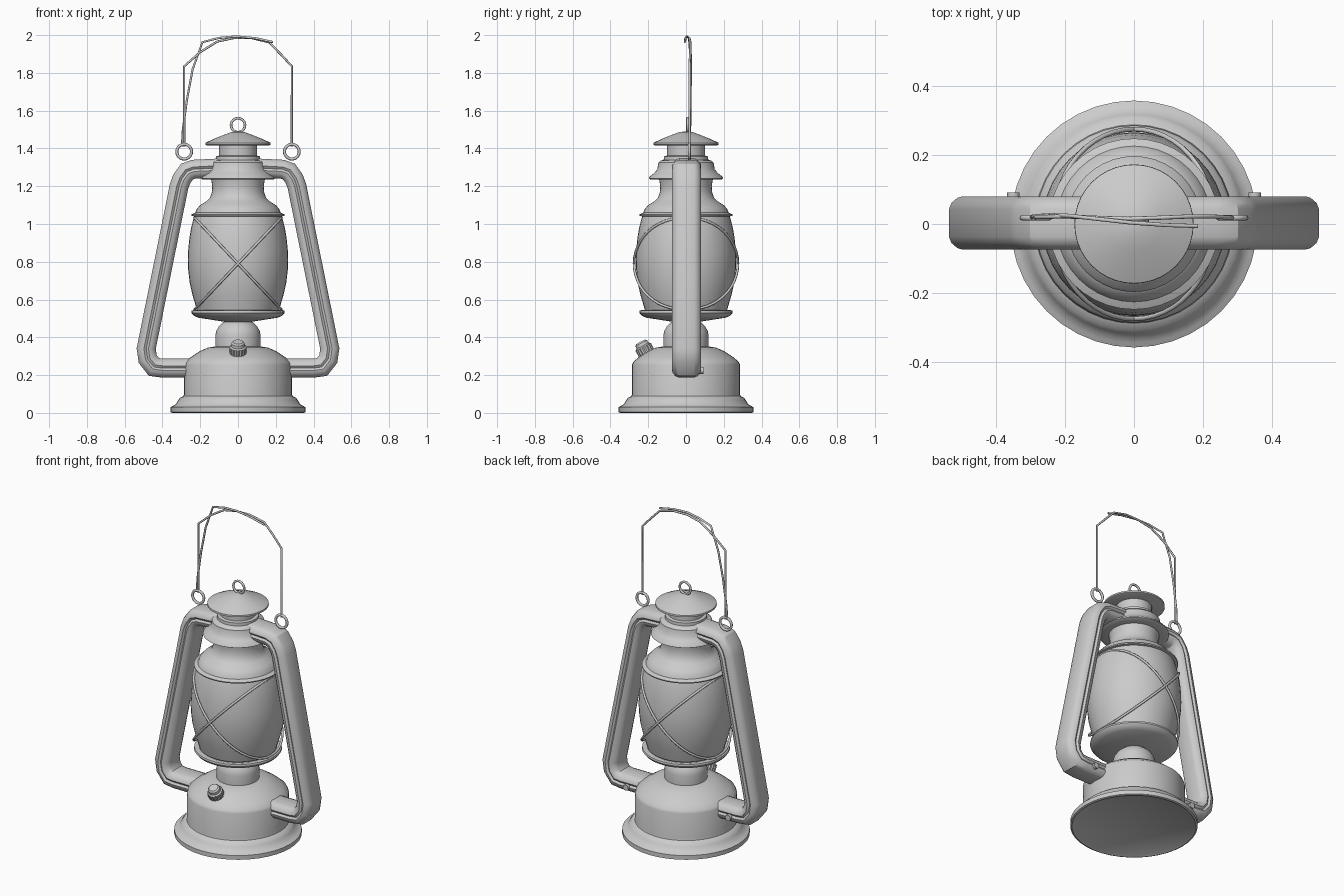
import bpy, bmesh, math
from mathutils import Vector

if "Cube" in bpy.data.objects:
    bpy.data.objects.remove(bpy.data.objects["Cube"])


def make_object(name, bm, angle=35):
    bmesh.ops.remove_doubles(bm, verts=bm.verts, dist=1e-5)
    bmesh.ops.recalc_face_normals(bm, faces=bm.faces)
    me = bpy.data.meshes.new(name)
    bm.to_mesh(me)
    bm.free()
    me.shade_smooth()
    me.set_sharp_from_angle(angle=math.radians(angle))
    ob = bpy.data.objects.new(name, me)
    bpy.context.collection.objects.link(ob)
    return ob


def lathe(name, profile, steps=40):
    """Spin an (r, z) profile about the z axis."""
    bm = bmesh.new()
    vs = [bm.verts.new((r, 0, z)) for r, z in profile]
    es = [bm.edges.new(p) for p in zip(vs, vs[1:])]
    bmesh.ops.spin(bm, geom=vs + es, cent=(0, 0, 0), axis=(0, 0, 1),
                   angle=2 * math.pi, steps=steps)
    return make_object(name, bm)


def wire(name, points, radius=0.007, closed=False):
    """Round wire through points, turned into a mesh."""
    cu = bpy.data.curves.new(name, 'CURVE')
    cu.dimensions = '3D'
    cu.bevel_depth = radius
    cu.bevel_resolution = 2
    cu.use_fill_caps = not closed
    sp = cu.splines.new('POLY')
    sp.points.add(len(points) - 1)
    for p, co in zip(sp.points, points):
        p.co = (*co, 1)
    sp.use_cyclic_u = closed
    ob = bpy.data.objects.new(name, cu)
    bpy.context.collection.objects.link(ob)
    bpy.ops.object.select_all(action='DESELECT')
    ob.select_set(True)
    bpy.context.view_layer.objects.active = ob
    bpy.ops.object.convert(target='MESH')
    ob.data.shade_smooth()
    return ob


def ring(name, x, y, z, radius, thick):
    n = 24
    pts = [(x + radius * math.cos(2 * math.pi * i / n), y,
            z + radius * math.sin(2 * math.pi * i / n)) for i in range(n)]
    return wire(name, pts, thick, True)


# Fuel tank with flared foot and burner neck
lathe("fuel_tank", [
    (0, 0.012), (0.34, 0.005), (0.348, 0), (0.358, 0.004), (0.358, 0.03),
    (0.345, 0.037), (0.33, 0.045), (0.318, 0.065), (0.308, 0.08), (0.288, 0.09),
    (0.286, 0.10), (0.286, 0.255), (0.28, 0.27), (0.25, 0.295), (0.2, 0.328),
    (0.16, 0.345), (0.12, 0.352), (0.12, 0.41), (0.115, 0.435),
    (0.1, 0.46), (0.08, 0.478), (0.065, 0.485), (0.065, 0.5)])

# Plate under the globe
lathe("globe_plate", [
    (0, 0.482), (0.07, 0.482), (0.14, 0.493), (0.21, 0.504), (0.235, 0.515),
    (0.247, 0.53), (0.245, 0.541), (0.235, 0.544), (0.2, 0.535), (0, 0.535)])

# Glass globe
lathe("globe", [
    (0.2, 0.53), (0.218, 0.545), (0.222, 0.56), (0.24, 0.62), (0.256, 0.69),
    (0.264, 0.76), (0.266, 0.81), (0.264, 0.86), (0.258, 0.92),
    (0.248, 0.98), (0.235, 1.03), (0.23, 1.045)])

# Chimney hood with rim and skirt
lathe("chimney", [
    (0, 1.04), (0.23, 1.04), (0.246, 1.043), (0.248, 1.05), (0.238, 1.055),
    (0.226, 1.06), (0.218, 1.08), (0.2, 1.10), (0.165, 1.122), (0.148, 1.14),
    (0.138, 1.17), (0.136, 1.2), (0.142, 1.235), (0.188, 1.236), (0.197, 1.241),
    (0.192, 1.252), (0.168, 1.27), (0.152, 1.29), (0.146, 1.325),
    (0.135, 1.335), (0.118, 1.34), (0.117, 1.358), (0.1, 1.362),
    (0.1, 1.425), (0, 1.425)])

# Conical top cap
lathe("top_cap", [
    (0, 1.422), (0.165, 1.416), (0.173, 1.42), (0.172, 1.43), (0.13, 1.45),
    (0.08, 1.47), (0.035, 1.487), (0, 1.49)])
ring("cap_ring", 0, 0.008, 1.523, 0.037, 0.007)

# Side air tubes: grooved section swept along a bent path, then mirrored
half = [(0.05, -0.04), (0.043, -0.058), (0.026, -0.073), (0.012, -0.077), (0.0, -0.068),
        (-0.012, -0.077), (-0.026, -0.073), (-0.043, -0.058), (-0.05, -0.04)]
section = half + [(-u, -v) for u, v in half]
path = [Vector(p) for p in [
    (0.22, 0.237), (0.4, 0.237), (0.445, 0.243), (0.478, 0.285), (0.486, 0.34),
    (0.312, 1.2), (0.297, 1.24), (0.27, 1.277), (0.235, 1.29), (0.09, 1.297)]]
bm = bmesh.new()
rows = []
for i, p in enumerate(path):
    a = (p - path[max(i - 1, 0)]).normalized()
    b = (path[min(i + 1, len(path) - 1)] - p).normalized()
    t = (a + b).normalized()
    miter = 1 / max(t.dot(b if i < len(path) - 1 else a), 0.7)
    n = Vector((t.y, -t.x)) * miter
    rows.append([bm.verts.new((p.x + n.x * u, 0.003 + v, p.y + n.y * u))
                 for u, v in section])
for r0, r1 in zip(rows, rows[1:]):
    for j in range(len(section)):
        k = (j + 1) % len(section)
        bm.faces.new((r0[j], r0[k], r1[k], r1[j]))
bm.faces.new(rows[0])
bm.faces.new(rows[-1])
tube = make_object("air_tubes", bm, 30)
tube.modifiers.new("mirror", 'MIRROR').use_axis = (True, False, False)

# Crossed guard wires: two tilted loops around the globe
for s, side in ((1, "right"), (-1, "left")):
    loop = []
    for i in range(48):
        c, d = math.cos(math.tau * i / 48), math.sin(math.tau * i / 48)
        loop.append((s * 0.23 * c, math.copysign(0.275 * abs(d) ** 0.93, d),
                     0.79 + 0.243 * c))
    wire(side + "_guard_wire", loop, 0.007, True)
    # Ears that carry the handle
    ring(side + "_handle_ear", s * 0.285, 0.018, 1.383, 0.039, 0.008)

# Bent wire handle, with a loose second strand
wire("handle", [
    (0.285, 0.018, 1.41), (0.285, 0.018, 1.835), (0.225, 0.022, 1.9),
    (0.165, 0.022, 1.962), (0.07, 0.018, 1.985), (-0.02, 0.015, 1.985),
    (-0.11, 0.018, 1.966), (-0.2, 0.022, 1.91), (-0.285, 0.02, 1.835),
    (-0.285, 0.018, 1.41)], 0.006)
wire("handle_strand", [
    (-0.297, 0.02, 1.41), (-0.292, 0.022, 1.5), (-0.27, 0.024, 1.66),
    (-0.24, 0.026, 1.82), (-0.188, 0.024, 1.963), (-0.1, 0.014, 1.985),
    (-0.01, 0.004, 1.993), (0.09, -0.003, 1.984), (0.185, -0.006, 1.963)], 0.006)

# Ridged filler cap, tilted forward on the tank shoulder
bm = bmesh.new()
n = 32
levels = [(0.03, -0.03), (0.03, 0), (0.046, 0.0), (0.046, 0.035), (0.036, 0.042),
          (0.034, 0.058), (0.026, 0.066)]
rows = []
for j, (r, z) in enumerate(levels):
    rows.append([])
    for i in range(n):
        q = r - (0.004 if j in (2, 3) and i % 2 else 0)
        a = math.tau * i / n
        rows[-1].append(bm.verts.new((q * math.cos(a), q * math.sin(a), z)))
for r0, r1 in zip(rows, rows[1:]):
    for i in range(n):
        k = (i + 1) % n
        bm.faces.new((r0[i], r0[k], r1[k], r1[i]))
bm.faces.new(rows[-1])
cap = make_object("filler_cap", bm)
cap.location = (0, -0.21, 0.318)
cap.rotation_euler = (math.radians(28), 0, 0)

# Small clip on the tube ends at the tank
for s in (1, -1):
    bm = bmesh.new()
    bmesh.ops.create_cone(bm, cap_ends=True, segments=12, radius1=0.018,
                          radius2=0.018, depth=0.03)
    clip = make_object("tube_rivet", bm)
    clip.location = (s * 0.35, 0.077, 0.225)
    clip.rotation_euler = (math.pi / 2, 0, 0)
